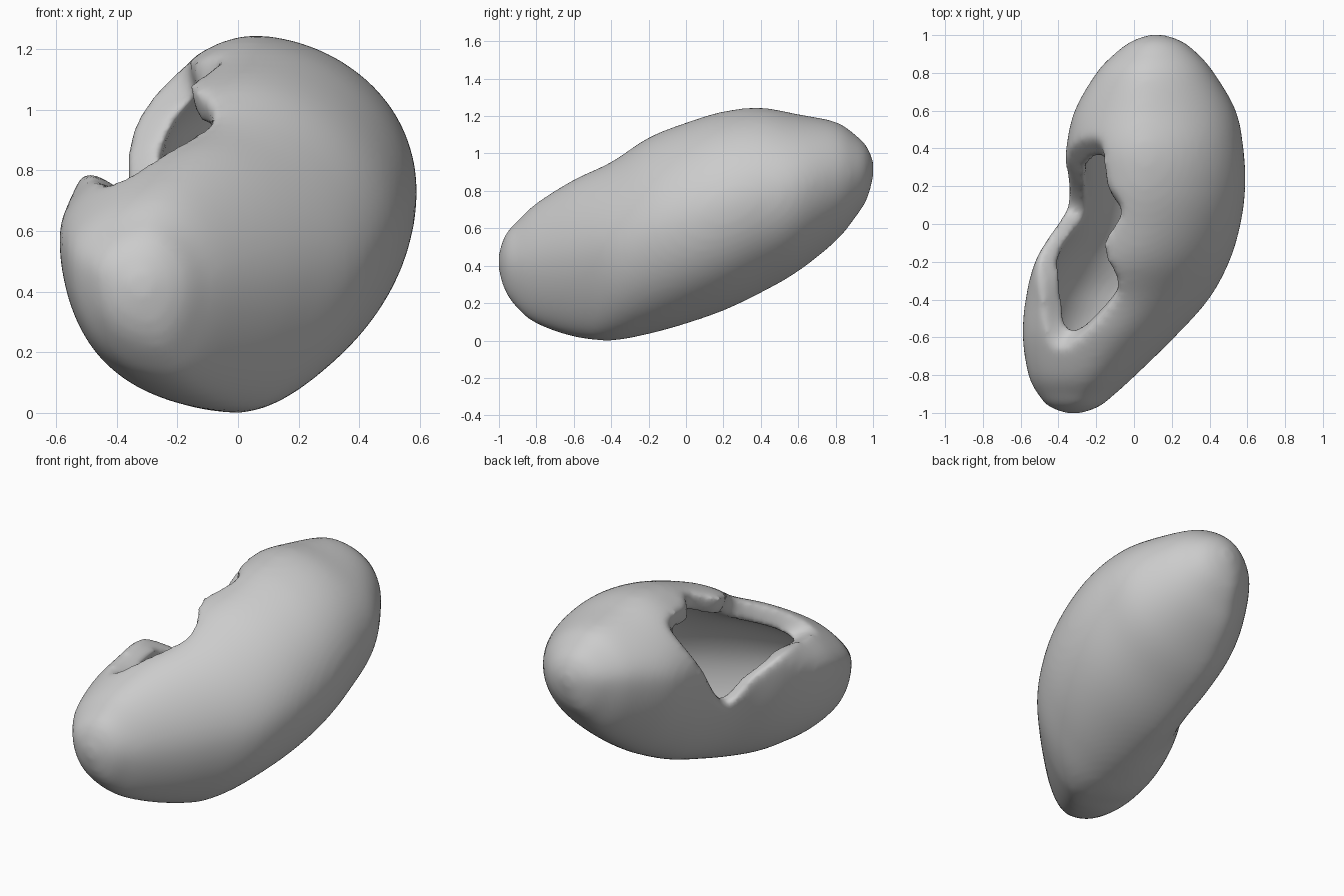
import bpy, bmesh, math
from mathutils import Vector

if "Cube" in bpy.data.objects:
    bpy.data.objects.remove(bpy.data.objects["Cube"])

# Body sections: y, x_min, x_max, z_min, z_max
ROWS = [(-1.005, -.32, -.32, .42, .42), (-.97, -.445, -.19, .27, .56), (-.9, -.51, -.10, .17, .64),
        (-.8, -.56, .01, .09, .735), (-.6, -.59, .215, .02, .86), (-.4, -.575, .395, 0, .955),
        (-.2, -.525, .505, .035, 1.085), (0, -.42, .565, .09, 1.165), (.2, -.37, .59, .16, 1.225),
        (.4, -.36, .58, .255, 1.245), (.6, -.315, .54, .37, 1.21), (.8, -.2, .425, .53, 1.17),
        (.9, -.105, .34, .65, 1.105), (.97, -.01, .25, .76, 1.035), (1.005, .12, .12, .92, .92)]
# Rim of the opening on the upper left
RIM = [(-.25, .45, 1.08), (-.17, .42, 1.14), (-.14, .2, 1.12), (-.06, .06, 1.1), (-.15, -.11, 1.03),
       (-.09, -.28, .98), (-.12, -.41, .92), (-.38, -.67, .78), (-.48, -.59, .77), (-.46, -.3, .78),
       (-.39, -.07, .69), (-.37, .08, .56), (-.36, .2, .64), (-.35, .34, .86)]


def spline(pts, steps, closed=False):
    """Smooth curve through points of any dimension."""
    n = len(pts)
    if not closed:
        flip = lambda r: (r[0], r[2], r[1], r[4], r[3])
        pts = [flip(pts[1])] + pts + [flip(pts[-2])]
    out = []
    for i in range(n if closed else n - 1):
        o = i - 1 if closed else i
        p = [pts[(o + k) % len(pts)] for k in range(4)]
        for s in range(steps):
            t = s / steps
            out.append([b + .5 * t * (c - a + t * (2*a - 5*b + 4*c - d + t * (3*(b - c) + d - a)))
                        for a, b, c, d in zip(*p)])
    if not closed:
        out.append(list(pts[-2]))
    return out


def loft(name, rings):
    """Closed tube through rings with fan caps."""
    bm = bmesh.new()
    vs = [[bm.verts.new(p) for p in r] for r in rings]
    n = len(vs[0])
    for a, b in zip(vs, vs[1:]):
        for i in range(n):
            j = (i + 1) % n
            bm.faces.new((a[i], a[j], b[j], b[i]))
    for r in (vs[0], vs[-1]):
        mid = bm.verts.new(sum((v.co for v in r), Vector()) / n)
        for i in range(n):
            bm.faces.new((r[i], r[(i + 1) % n], mid))
    bmesh.ops.recalc_face_normals(bm, faces=bm.faces)
    me = bpy.data.meshes.new(name)
    bm.to_mesh(me)
    bm.free()
    ob = bpy.data.objects.new(name, me)
    bpy.context.collection.objects.link(ob)
    return ob


def sections(scale_y, scale):
    """Cross-sections of four rounded quarters, with each extreme point shifted."""
    rings = []
    for y, x0, x1, z0, z1 in spline(ROWS, 5)[1:-1]:
        cx, cz, a, b = (x0 + x1) / 2, (z0 + z1) / 2, (x1 - x0) / 2, (z1 - z0) / 2
        front = min(1, max(0, (.2 - y) / .6))
        low = max(-.28, min(.28, -cx / a))        # lowest point, sideways
        top = -.12 + .22 * front                  # highest point, sideways
        left, right = .2 + .12 * front, .05       # side points, upwards
        ring = []
        for k in range(64):
            t = k * math.tau / 64
            c, s = (math.copysign(abs(v) ** 1.06, v) for v in (math.cos(t), math.sin(t)))
            mx, mz = (top if s > 0 else low), (right if c > 0 else left)
            px = mx * abs(s) ** 1.5 + c * (1 - math.copysign(mx, mx * c) * abs(s) ** 1.5)
            pz = mz * abs(c) ** 1.5 + s * (1 - math.copysign(mz, mz * s) * abs(c) ** 1.5)
            ring.append((cx + a * scale * px, y * scale_y, cz + b * scale * pz))
        rings.append(ring)
    return rings


# Outer body, hollow inside, and opening wedge
body = loft("bean_shaped_body", sections(1, 1))
cavity = loft("cavity_cutter", sections(.88, .77))
centre = Vector((0, -.1, .55))
rim = [Vector(p) for p in spline(RIM, 4, True)]
wedge = loft("opening_cutter", [[centre.lerp(p, f) for p in rim] for f in (.45, 1, 1.7)])

for cutter in (cavity, wedge):
    cutter.hide_render = True
    m = body.modifiers.new("cut", 'BOOLEAN')
    m.operation, m.solver, m.object = 'DIFFERENCE', 'EXACT', cutter

# Soften the lip
m = body.modifiers.new("remesh", 'REMESH')
m.mode, m.voxel_size, m.use_smooth_shade = 'VOXEL', .02, True
m = body.modifiers.new("soften", 'SMOOTH')
m.factor, m.iterations = .5, 16

# Bake the shape and drop the cutters
bpy.context.view_layer.update()
me = bpy.data.meshes.new_from_object(body.evaluated_get(bpy.context.evaluated_depsgraph_get()))
body.modifiers.clear()
body.data = me
for cutter in (cavity, wedge):
    bpy.data.objects.remove(cutter)
me.shade_smooth()

mat = bpy.data.materials.new("light_grey")
mat.diffuse_color = (.6, .6, .6, 1)
mat.use_nodes = True
mat.node_tree.nodes["Principled BSDF"].inputs["Base Color"].default_value = mat.diffuse_color
me.materials.clear()
me.materials.append(mat)
